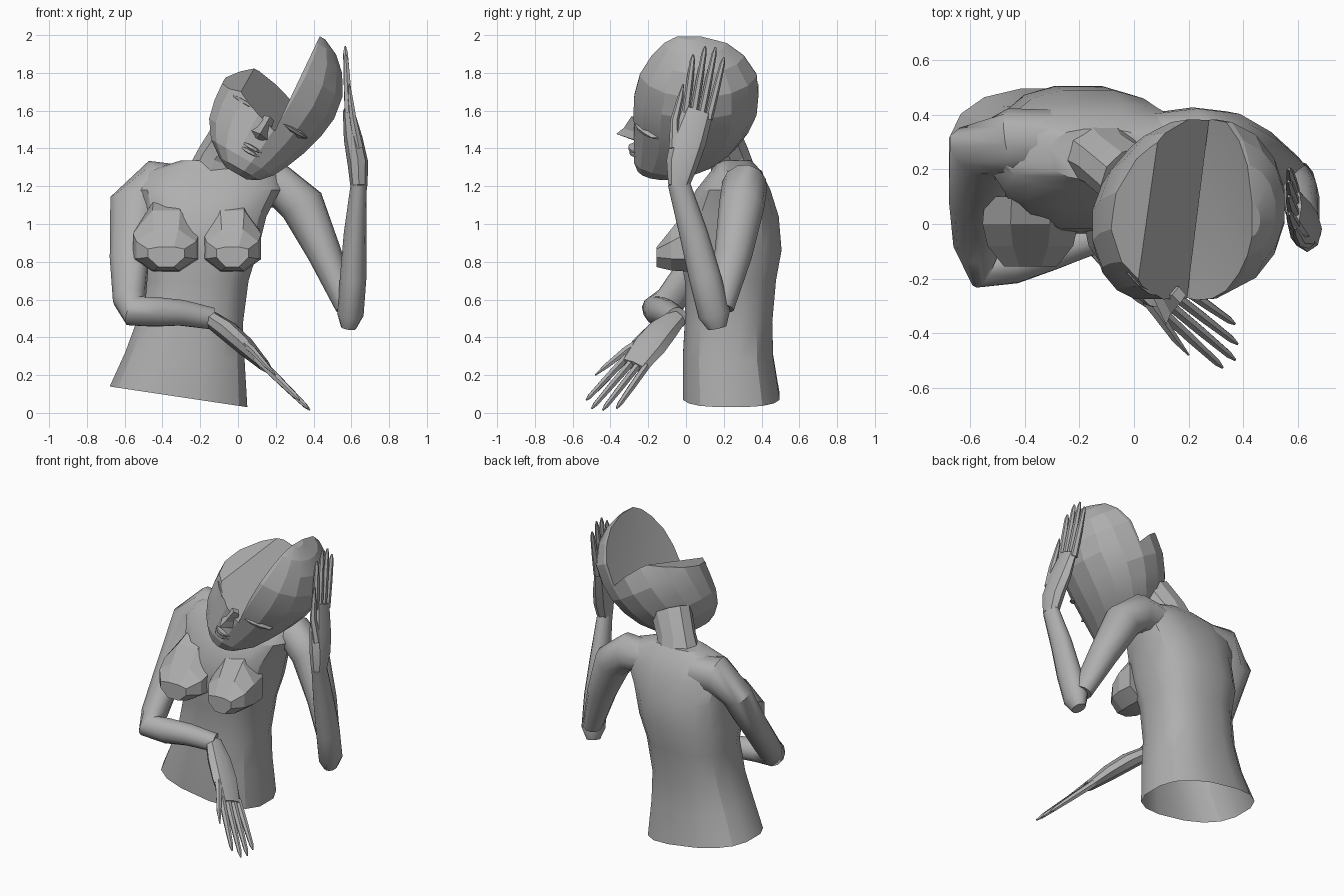
import bpy, bmesh, math
from mathutils import Vector, Matrix

if "Cube" in bpy.data.objects:
    bpy.data.objects.remove(bpy.data.objects["Cube"])

grey = bpy.data.materials.new("plaster grey")
grey.diffuse_color = (0.43, 0.43, 0.43, 1)
grey.use_nodes = True
grey.node_tree.nodes["Principled BSDF"].inputs["Base Color"].default_value = grey.diffuse_color
HEAD = Matrix.Translation((0.2, 0, 1.62)) @ Matrix.Rotation(math.radians(30), 4, 'Y')


def finish(name, bm, angle=30):
    bmesh.ops.recalc_face_normals(bm, faces=bm.faces)
    me = bpy.data.meshes.new(name)
    bm.to_mesh(me)
    bm.free()
    me.materials.append(grey)
    ob = bpy.data.objects.new(name, me)
    bpy.context.collection.objects.link(ob)
    bpy.ops.object.select_all(action='DESELECT')
    ob.select_set(True)
    bpy.context.view_layer.objects.active = ob
    bpy.ops.object.shade_smooth_by_angle(angle=math.radians(angle))
    return ob


def skin(bm, rings, cap_start=True, cap_end=True):
    vs = [[bm.verts.new(p) for p in r] for r in rings]
    n = len(vs[0])
    for a, b in zip(vs, vs[1:]):
        for i in range(n):
            bm.faces.new((a[i], a[(i + 1) % n], b[(i + 1) % n], b[i]))
    if cap_start:
        bm.faces.new(vs[0])
    if cap_end:
        bm.faces.new(vs[-1])


def tube(bm, pts, wide, thick, side, n=8):
    """Elliptical limb along pts; `side` is the direction of its width."""
    pts = [Vector(p) for p in pts]
    rings = []
    for i, p in enumerate(pts):
        t = (pts[min(i + 1, len(pts) - 1)] - pts[max(i - 1, 0)]).normalized()
        s = Vector(side)
        s = (s - t * s.dot(t)).normalized()
        u = t.cross(s)
        rings.append([p + s * wide[i] * math.cos(a) + u * thick[i] * math.sin(a)
                      for a in (2 * math.pi * k / n for k in range(n))])
    skin(bm, rings)


# torso: z, centre x, half width, front y, back y, slope across x
TORSO = [(.085, -.315, .37, -.02, .50, -.15), (.30, -.28, .32, -.02, .465, -.08),
         (.48, -.255, .285, -.01, .46, -.03), (.70, -.22, .28, -.01, .48, 0),
         (.86, -.205, .315, -.04, .51, 0), (1.04, -.17, .325, -.02, .495, 0),
         (1.18, -.15, .38, .05, .45, 0), (1.28, -.14, .345, .13, .40, 0),
         (1.335, -.13, .18, .16, .35, 0)]
bm = bmesh.new()
rings = []
for z, cx, w, yf, yb, slope in TORSO:
    ring = []
    for k in range(16):
        a = 2 * math.pi * (k + .5) / 16
        c, s = math.cos(a), math.sin(a)
        x = w * math.copysign(abs(c) ** .78, c)
        ring.append((cx + x, (yf + yb) / 2 + (yb - yf) / 2 * math.copysign(abs(s) ** .78, s), z + slope * x))
    rings.append(ring)
skin(bm, rings, cap_start=False)
finish("torso", bm, 28)

# neck
bm = bmesh.new()
tube(bm, [(-.13, .27, 1.2), (-.09, .23, 1.36), (-.01, .17, 1.48)], [.17, .125, .13], [.13, .11, .12], (1, 0, 0), 10)
finish("neck", bm, 20)

# breasts: wide faceted ledges that rise into the chest
for name, x, wide in (("right_breast", -.38, 1), ("left_breast", -.03, .87)):
    bm = bmesh.new()
    skin(bm, [[(x + wide * r * math.cos(a), y, .86 + (hu if math.sin(a) > 0 else hd) * math.sin(a))
               for a in (2 * math.pi * (k + .5) / 8 for k in range(8))]
              for y, r, hu, hd in ((.1, .18, .28, .12), (.0, .19, .23, .12),
                                   (-.08, .17, .12, .115), (-.155, .105, .02, .095))])
    finish(name, bm, 15)

# arms
bm = bmesh.new()
tube(bm, [(-.25, .31, 1.19), (-.44, .3, 1.21), (-.55, .26, 1.11), (-.575, .08, .82), (-.575, -.08, .6),
          (-.55, -.15, .54), (-.44, -.14, .535), (-.3, -.1, .53), (-.14, -.05, .50)],
     [.11, .125, .1, .085, .08, .09, .08, .07, .058],
     [.12, .13, .14, .11, .09, .085, .08, .07, .06], (.3, .6, -.2), 12)
finish("right_arm", bm, 45)
bm = bmesh.new()
tube(bm, [(.0, .3, 1.2), (.22, .31, 1.2), (.34, .295, 1.1), (.46, .25, .84), (.575, .18, .56)],
     [.1, .12, .12, .1, .075], [.1, .12, .12, .09, .06], (0, 1, -.2), 12)
finish("left_upper_arm", bm, 40)
bm = bmesh.new()
tube(bm, [(.585, .165, .45), (.595, .15, .52), (.61, .1, .72), (.62, .04, .95), (.64, -.04, 1.22)],
     [.05, .085, .085, .075, .058], [.04, .07, .07, .06, .042], (0, 1, 0), 12)
finish("left_forearm", bm, 45)


# hands: flattened palm, four fingers and a thumb
def hand(name, palm, side, reach, lengths, thumb, fan):
    bm = bmesh.new()
    s, d = Vector(side).normalized(), Vector(reach).normalized()
    tube(bm, palm, [.055, .085, .095, .08], [.045, .055, .05, .03], s)
    end = Vector(palm[-1]) - d * .03
    for k, length in enumerate(lengths):
        o = (k - 1.5) * .042
        a = end + s * o
        tip = a + d * length + s * o * fan
        tube(bm, [a, a.lerp(tip, .5), a.lerp(tip, .9), tip], [.021, .019, .014, .005],
             [.024, .02, .014, .005], s, 6)
    tube(bm, thumb, [.03, .023, .016, .004], [.025, .02, .014, .004], s, 6)
    finish(name, bm, 35)


hand("right_hand", [(-.15, -.05, .5), (-.05, -.13, .43), (.04, -.2, .35), (.14, -.28, .25)],
     (.37, .85, -.36), (.51, -.41, -.5), (.38, .42, .40, .35),
     [(-.01, -.2, .4), (.08, -.32, .33), (.15, -.42, .25), (.2, -.48, .2)], .35)
hand("left_hand", [(.64, -.04, 1.2), (.635, -.02, 1.32), (.61, .015, 1.45), (.585, .065, 1.6)],
     (0, 1, -.28), (-.05, .18, .95), (.31, .37, .38, .34),
     [(.64, -.06, 1.4), (.61, -.06, 1.55), (.595, -.03, 1.67), (.59, -.015, 1.74)], .3)

# head in its own tilted frame: height, left and right half widths, front y, back y
SKULL = [(-.41, .07, .06, -.21, -.02), (-.38, .13, .12, -.26, .06), (-.32, .215, .175, -.28, .17),
         (-.23, .28, .22, -.28, .27), (-.13, .305, .26, -.28, .335), (-.02, .315, .29, -.285, .38),
         (.1, .31, .305, -.28, .39), (.22, .285, .285, -.25, .38), (.33, .22, .22, -.185, .31),
         (.4, .14, .14, -.12, .22), (.44, .05, .05, -.05, .08)]


def skull():
    bm = bmesh.new()
    skin(bm, [[((wr if math.cos(a) > 0 else wl) * math.cos(a), (yf + yb) / 2 + (yb - yf) / 2 * math.sin(a), h)
               for a in (2 * math.pi * (k + .5) / 16 for k in range(16))] for h, wl, wr, yf, yb in SKULL])
    return bm


def slice_off(bm, p, n):
    """Cut away everything on the side n points to and close the cut."""
    cut = bmesh.ops.bisect_plane(bm, geom=bm.verts[:] + bm.edges[:] + bm.faces[:], plane_co=p,
                                 plane_no=n, dist=1e-5, clear_outer=True)['geom_cut']
    return bmesh.ops.contextual_create(bm, geom=[e for e in cut if isinstance(e, bmesh.types.BMEdge)])['faces']


WALL = Vector((.05, 0, 0)), Vector((1, 0, .08)).normalized()
VALLEY = Vector((.05, 0, -.035)), Vector((.28, -.28, 1)).normalized()
BROW = Vector((-.2, 0, .035)), Vector((-.6, -.28, 1)).normalized()

# tall half of the skull, its inner wall hollowed
bm = skull()
wall = slice_off(bm, WALL[0], -WALL[1])
hub = bmesh.ops.poke(bm, faces=wall)['verts']
for v in hub:
    v.co += Vector((.035, 0, .05))
bm.transform(HEAD)
finish("tall_skull_half", bm, 15)

# low half, cut down to a ridge that slopes into the valley
bm = skull()
for p, n in (WALL, VALLEY, BROW):
    slice_off(bm, p, n)
bm.transform(HEAD)
finish("low_skull_half", bm, 15)

# nose and lips: small faceted wedges
bm = bmesh.new()
skin(bm, [[(-w, b, h), (0, y, h2), (w, b, h), (0, b + .03, h)] for w, b, y, h, h2 in
          ((.03, -.26, -.29, -.07, -.06), (.04, -.255, -.33, -.14, -.13),
           (.06, -.25, -.37, -.175, -.165), (.035, -.25, -.285, -.195, -.195))])
bm.transform(HEAD)
finish("nose", bm, 15)
for name, h, y in (("upper_lip", -.25, -.305), ("lower_lip", -.275, -.3)):
    bm = bmesh.new()
    skin(bm, [[(x, -.24, h - t), (x, yy, h - t * .6), (x, yy, h + t * .6), (x, -.24, h + t)]
              for x, yy, t in ((-.06, -.265, .004), (-.025, y + .006, .013), (0, y, .014),
                               (.025, y + .006, .013), (.06, -.265, .004))])
    bm.transform(HEAD)
    finish(name, bm, 15)

# eyelids: almond-shaped ridges following the face, the right one trimmed by the cut
for name, sx in (("left_eyelid", 1), ("right_eyelid", -1)):
    bm = bmesh.new()
    skin(bm, [[(sx * x, y + .025, -.06 - t), (sx * x, y - .008, -.06 - t * .4),
               (sx * x, y - .012, -.06 + t * .3), (sx * x, y + .025, -.06 + t)]
              for x, y, t in ((.08, -.26, .004), (.13, -.247, .02), (.18, -.215, .024),
                              (.225, -.17, .006))])
    if sx < 0:
        slice_off(bm, *VALLEY)
        slice_off(bm, *BROW)
    bm.transform(HEAD)
    finish(name, bm, 15)
